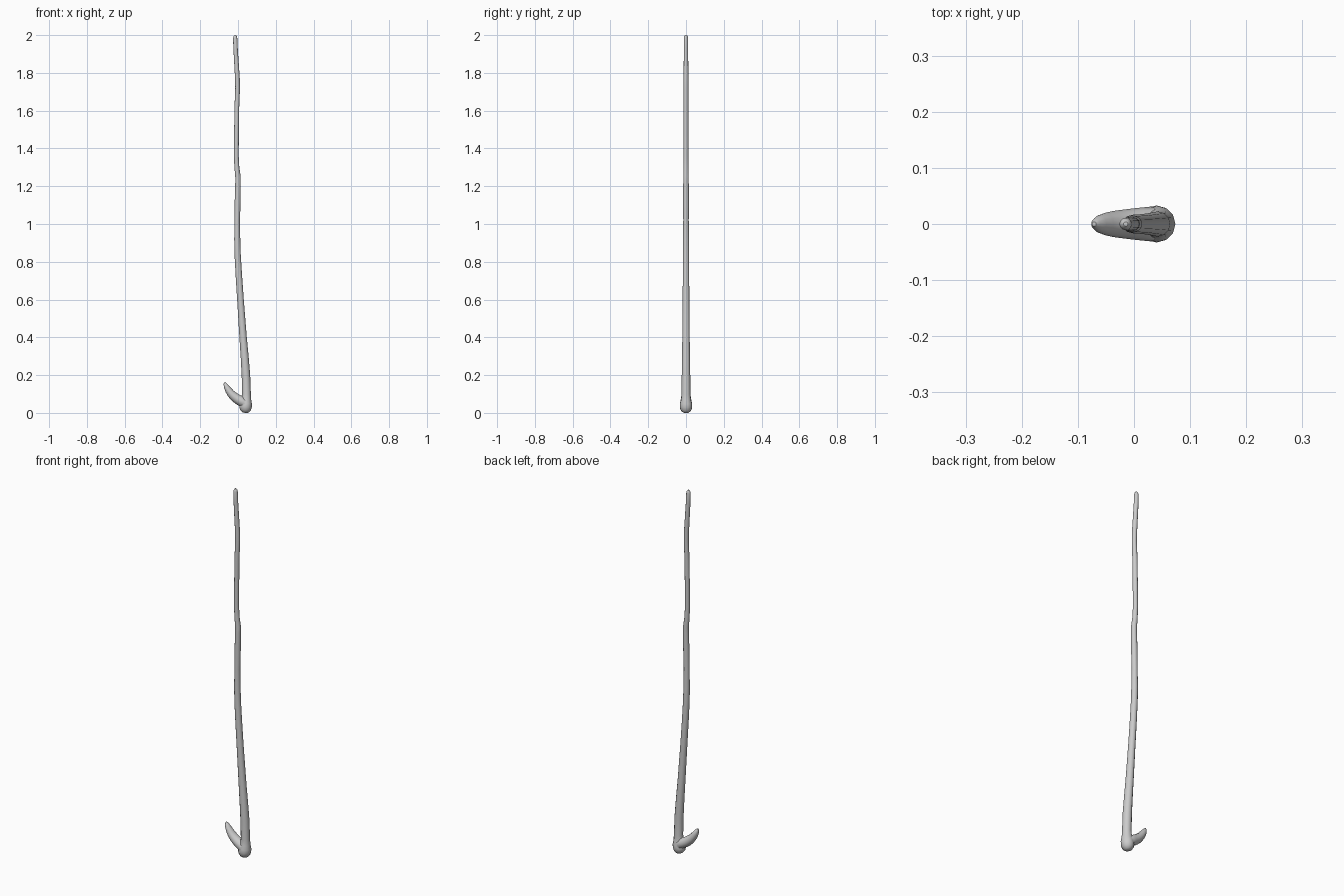
import bpy, bmesh, math
from mathutils import Vector

if "Cube" in bpy.data.objects:
    bpy.data.objects.remove(bpy.data.objects["Cube"])


def tube(name, stations, sides=12):
    """Sweep round sections along a path in the xz plane: (x, z, in-plane radius, y radius)."""
    bm = bmesh.new()
    pts = [Vector((s[0], 0, s[1])) for s in stations]
    rings = []
    for i, (x, z, r, ry) in enumerate(stations):
        t = (pts[min(i + 1, len(pts) - 1)] - pts[max(i - 1, 0)]).normalized()
        n = Vector((t.z, 0, -t.x))
        ring = []
        for k in range(sides):
            a = 2 * math.pi * k / sides
            ring.append(bm.verts.new(pts[i] + n * r * math.cos(a) + Vector((0, ry * math.sin(a), 0))))
        rings.append(ring)
    for a, b in zip(rings, rings[1:]):
        for k in range(sides):
            j = (k + 1) % sides
            bm.faces.new((a[k], a[j], b[j], b[k]))
    bm.faces.new(rings[0][::-1])
    bm.faces.new(rings[-1])
    bmesh.ops.recalc_face_normals(bm, faces=bm.faces)
    me = bpy.data.meshes.new(name)
    bm.to_mesh(me)
    bm.free()
    ob = bpy.data.objects.new(name, me)
    bpy.context.collection.objects.link(ob)
    return ob


# crooked shaft with a rounded knob at the foot
shaft = [(.037, 0, .010), (.038, .005, .020), (.039, .016, .029), (.040, .032, .033),
         (.042, .05, .032), (.044, .07, .026), (.045, .10, .023), (.042, .20, .0225),
         (.035, .30, .021), (.027, .40, .0195), (.020, .50, .0185), (.013, .60, .0175),
         (.005, .72, .017), (-.002, .84, .0165), (-.004, .92, .016), (-.004, 1.02, .0145),
         (-.002, 1.12, .0155), (0, 1.22, .0145), (0, 1.25, .0145), (-.006, 1.30, .013),
         (-.009, 1.36, .0125), (-.008, 1.48, .0125), (-.006, 1.62, .0125), (-.002, 1.72, .0125),
         (-.003, 1.77, .0125), (-.008, 1.85, .012), (-.013, 1.93, .0115), (-.015, 1.985, .011),
         (-.015, 1.996, .008), (-.015, 2.0, .004)]
staff = tube("staff", [(x, z, r, r) for x, z, r in shaft])

# upturned hook, flattened toward its tip
hook = tube("hook", [(.044, .046, .020, .027), (.030, .054, .027, .031), (.010, .066, .027, .029),
                     (-.008, .076, .025, .027), (-.024, .089, .0235, .025), (-.038, .103, .021, .023),
                     (-.051, .121, .018, .020), (-.061, .138, .014, .016),
                     (-.068, .153, .009, .010), (-.071, .161, .004, .004)])

# merge the hook into the staff
mod = staff.modifiers.new("join_hook", "BOOLEAN")
mod.operation = "UNION"
mod.solver = "EXACT"
mod.object = hook
bpy.context.view_layer.objects.active = staff
staff.select_set(True)
bpy.ops.object.modifier_apply(modifier=mod.name)
bpy.data.objects.remove(hook)
bpy.ops.object.shade_smooth_by_angle(angle=math.radians(40))
